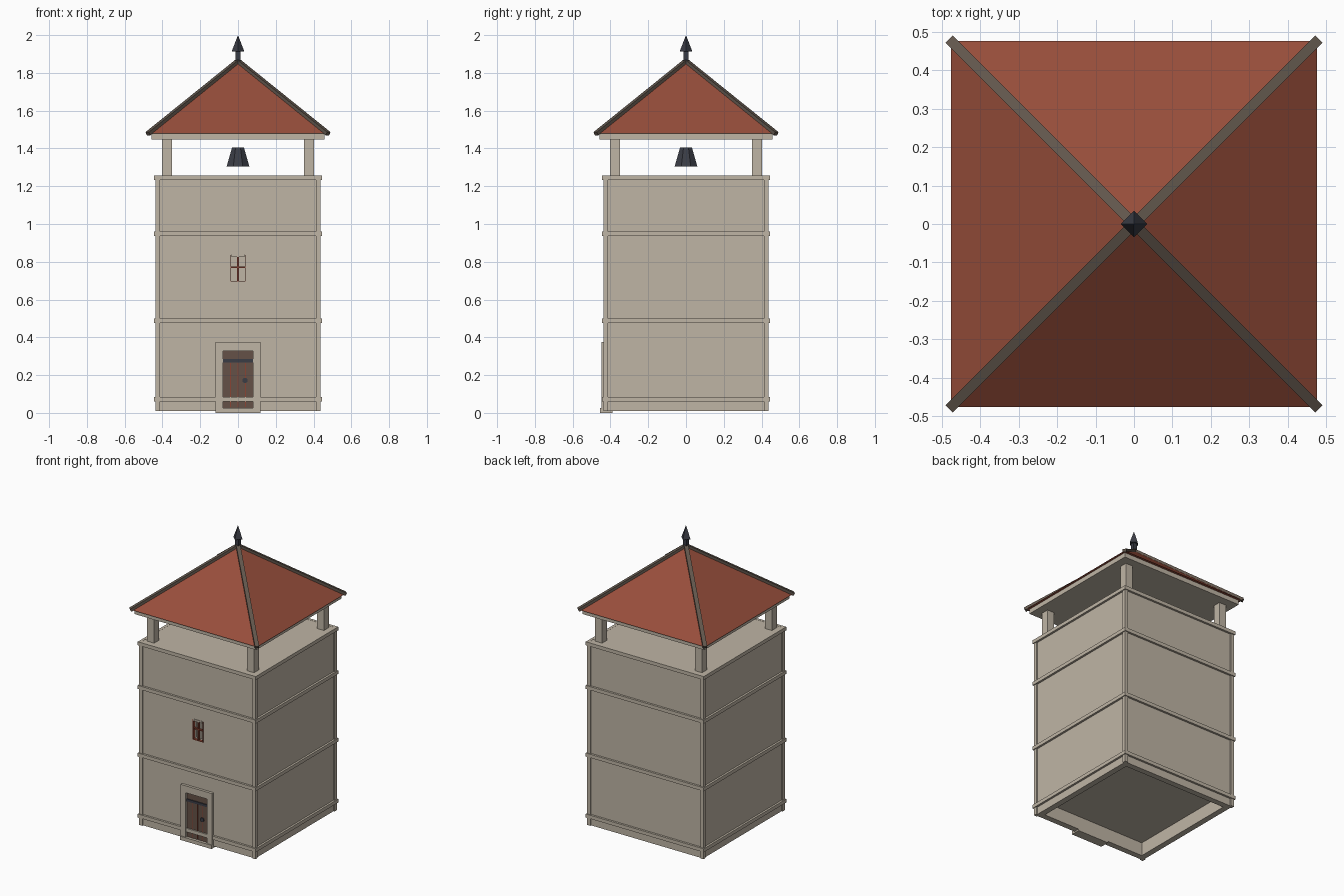
import bpy, bmesh, math
from mathutils import Vector, Matrix

old = bpy.data.objects.get("Cube")
if old:
    bpy.data.objects.remove(old, do_unlink=True)


def material(name, hex_code):
    rgb = [int(hex_code[i:i + 2], 16) / 255 for i in (0, 2, 4)]
    lin = [c / 12.92 if c < 0.04 else ((c + 0.055) / 1.055) ** 2.4 for c in rgb]
    m = bpy.data.materials.new(name)
    m.use_nodes = True
    m.diffuse_color = (*lin, 1)
    m.node_tree.nodes["Principled BSDF"].inputs["Base Color"].default_value = (*lin, 1)
    return m


STONE = material("pale stone", "bfb5a5")
TILE = material("red roof tile", "984e3b")
HIP = material("grey brown ridge", "62574d")
WOOD = material("dark door wood", "655147")
METAL = material("dark metal", "3a3c45")
PAINT = material("red painted wood", "8a4433")


def finish(name, bm, mat):
    bmesh.ops.recalc_face_normals(bm, faces=bm.faces)
    mesh = bpy.data.meshes.new(name)
    bm.to_mesh(mesh)
    bm.free()
    ob = bpy.data.objects.new(name, mesh)
    bpy.context.collection.objects.link(ob)
    mesh.materials.append(mat)
    return ob


def box(name, mat, x, y, z):
    """Box from (low, high) pairs on each axis."""
    bm = bmesh.new()
    bmesh.ops.create_cube(bm, size=1)
    for v in bm.verts:
        v.co = [r[0] if c < 0 else r[1] for r, c in zip((x, y, z), v.co)]
    return finish(name, bm, mat)


def square(name, mat, half, z):
    return box(name, mat, (-half, half), (-half, half), z)


def cone(name, mat, sides, r1, r2, z0, z1, turn=0.0):
    bm = bmesh.new()
    bmesh.ops.create_cone(bm, cap_ends=True, segments=sides, radius1=r1, radius2=r2,
                          depth=z1 - z0, matrix=Matrix.Translation((0, 0, (z0 + z1) / 2))
                          @ Matrix.Rotation(turn, 4, 'Z'))
    return finish(name, bm, mat)


def carve(ob, cutter):
    mod = ob.modifiers.new("carve", 'BOOLEAN')
    mod.operation, mod.solver, mod.object = 'DIFFERENCE', 'EXACT', cutter
    bpy.context.view_layer.update()
    graph = bpy.context.evaluated_depsgraph_get()
    mesh = bpy.data.meshes.new_from_object(ob.evaluated_get(graph))
    ob.modifiers.clear()
    ob.data = mesh
    bpy.data.objects.remove(cutter, do_unlink=True)


# Tower walls: hollow room, open underside, window hole
walls = square("tower_walls", STONE, 0.43, (0.01, 1.25))
carve(walls, square("underside_cutter", STONE, 0.39, (-0.1, 0.1)))
carve(walls, square("room_cutter", STONE, 0.39, (0.13, 1.2)))
carve(walls, box("window_cutter", STONE, (-0.04, 0.04), (-0.5, -0.35), (0.695, 0.835)))


# Horizontal bands, each a hollow ring round the walls
def ring(name, half, z):
    ob = square(name, STONE, half, z)
    carve(ob, square("ring_cutter", STONE, 0.425, (z[0] - 0.1, z[1] + 0.1)))


for i, z in enumerate((0.073, 0.488, 0.948, 1.245)):
    ring(f"wall_band_{i + 1}", 0.444, (z - 0.012, z + 0.012))
square("deck", STONE, 0.43, (1.24, 1.256))

# Corner strips and belfry posts
for sx, sx_name in ((-1, "right"), (1, "left")):
    for sy, sy_name in ((-1, "front"), (1, "back")):
        def span(s, a, b):
            return tuple(sorted((s * a, s * b)))
        tag = f"{sy_name}_{sx_name}"
        box(f"corner_strip_{tag}", STONE, span(sx, 0.414, 0.438), span(sy, 0.414, 0.438),
            (0.01, 1.25))
        box(f"belfry_post_{tag}", STONE, span(sx, 0.35, 0.402), span(sy, 0.35, 0.402),
            (1.25, 1.45))

# Roof with eave slab
EAVE, APEX = 1.478, 1.862
square("eave_slab", STONE, 0.458, (1.447, EAVE))
cone("roof", TILE, 4, 0.475 * math.sqrt(2), 0, EAVE, APEX, math.pi / 4)

# Hip ridges running from each corner to the apex
top = Vector((0, 0, APEX))
for i, (sx, sy) in enumerate(((1, 1), (-1, 1), (-1, -1), (1, -1))):
    foot = Vector((sx * 0.477, sy * 0.477, EAVE))
    axis = top - foot
    bm = bmesh.new()
    bmesh.ops.create_cube(bm, size=1)
    bmesh.ops.scale(bm, verts=bm.verts, vec=(0.026, 0.02, axis.length))
    bmesh.ops.transform(bm, verts=bm.verts, matrix=Matrix.Translation((top + foot) / 2)
                        @ axis.to_track_quat('Z', 'Y').to_matrix().to_4x4())
    finish(f"hip_ridge_{i + 1}", bm, HIP)

# Finial and bell
square("finial_post", METAL, 0.013, (1.85, 1.92))
cone("finial_spike", METAL, 4, 0.034, 0, 1.912, 2.0)
cone("bell", METAL, 8, 0.065, 0.034, 1.305, 1.405, math.pi / 8)

# Window frame and glazing bars
for s, side in ((-1, "right"), (1, "left")):
    box(f"window_jamb_{side}", PAINT, tuple(sorted((s * 0.036, s * 0.04))),
        (-0.432, -0.41), (0.695, 0.835))
box("window_lintel", STONE, (-0.034, 0.034), (-0.434, -0.41), (0.825, 0.837))
box("window_sill", PAINT, (-0.04, 0.04), (-0.432, -0.41), (0.695, 0.699))
box("window_upright", PAINT, (-0.004, 0.004), (-0.428, -0.412), (0.695, 0.83))
box("window_crossbar", PAINT, (-0.04, 0.04), (-0.428, -0.412), (0.767, 0.775))

# Door surround, step and door
for s, side in ((-1, "right"), (1, "left")):
    box(f"door_jamb_{side}", STONE, tuple(sorted((s * 0.08, s * 0.118))),
        (-0.448, -0.42), (0.02, 0.375))
box("door_lintel", STONE, (-0.08, 0.08), (-0.448, -0.42), (0.328, 0.375))
box("door_step", STONE, (-0.118, 0.118), (-0.454, -0.39), (0, 0.025))
box("door", WOOD, (-0.08, 0.08), (-0.435, -0.42), (0.025, 0.328))
for i, x in enumerate((-0.04, 0, 0.04)):
    box(f"door_plank_line_{i + 1}", PAINT, (x - 0.002, x + 0.002), (-0.437, -0.43), (0.03, 0.265))
box("door_strap", METAL, (-0.08, 0.08), (-0.441, -0.43), (0.268, 0.284))

# Ring handle
bm = bmesh.new()
bmesh.ops.create_cone(bm, cap_ends=True, segments=12, radius1=0.014, radius2=0.014, depth=0.008,
                      matrix=Matrix.Translation((0.037, -0.438, 0.172))
                      @ Matrix.Rotation(math.pi / 2, 4, 'X'))
finish("door_handle", bm, METAL)
